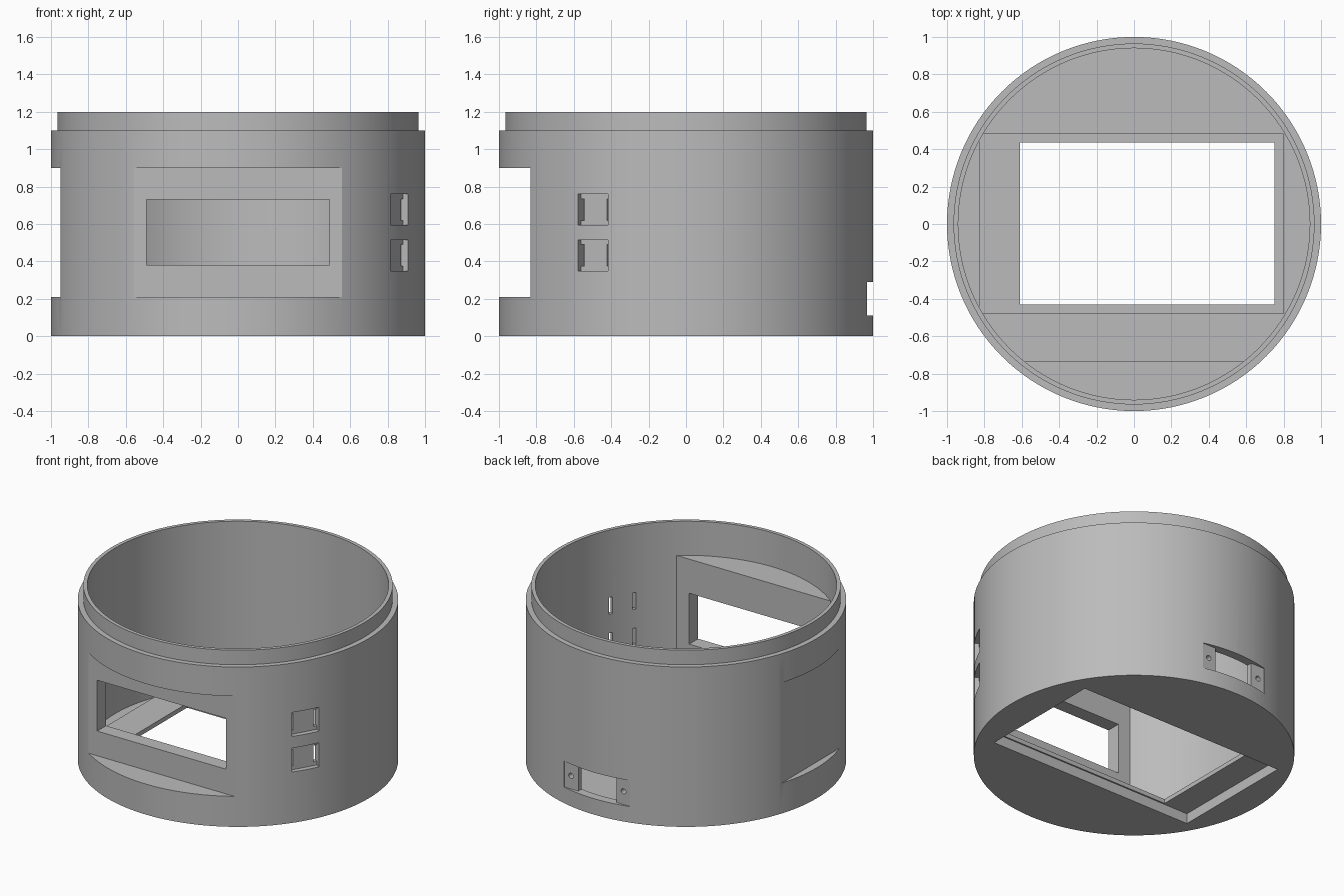
import bpy, bmesh, math
from mathutils import Matrix

cube = bpy.data.objects.get("Cube")
if cube:
    bpy.data.objects.remove(cube)

grey = bpy.data.materials.new("plain_grey")
grey.use_nodes = True
colour = (0.5, 0.5, 0.5, 1)
grey.diffuse_color = colour
grey.node_tree.nodes["Principled BSDF"].inputs["Base Color"].default_value = colour


def make(name, bm):
    bmesh.ops.recalc_face_normals(bm, faces=bm.faces)
    mesh = bpy.data.meshes.new(name)
    bm.to_mesh(mesh)
    bm.free()
    mesh.materials.append(grey)
    ob = bpy.data.objects.new(name, mesh)
    bpy.context.collection.objects.link(ob)
    return ob


def box(name, x, y, z, turn=0):
    """Box from (low, high) ranges, optionally turned about the z axis."""
    bm = bmesh.new()
    bmesh.ops.create_cube(bm, size=1)
    for v in bm.verts:
        for i, (lo, hi) in enumerate((x, y, z)):
            v.co[i] = lo if v.co[i] < 0 else hi
    bm.transform(Matrix.Rotation(math.radians(turn), 4, "Z"))
    return make(name, bm)


def cylinder(name, radius, z0, z1, segments=128):
    bm = bmesh.new()
    bmesh.ops.create_cone(bm, cap_ends=True, segments=segments,
                          radius1=radius, radius2=radius, depth=z1 - z0)
    bmesh.ops.translate(bm, verts=bm.verts, vec=(0, 0, (z0 + z1) / 2))
    return make(name, bm)


def combine(target, tool, operation):
    tool.hide_render = True
    mod = target.modifiers.new(operation.lower(), "BOOLEAN")
    mod.operation = operation
    mod.solver = "EXACT"
    mod.object = tool
    bpy.context.view_layer.objects.active = target
    bpy.ops.object.modifier_apply(modifier=mod.name)
    bpy.data.objects.remove(tool)


def cut(tool):
    combine(housing, tool, "DIFFERENCE")


# Round shell with stepped rim and a floor
housing = cylinder("housing", 1, 0, 1.1)
combine(housing, cylinder("rim", 0.965, 1.0, 1.2), "UNION")
cut(cylinder("cavity", 0.94, 0.06, 1.4))

# Flat display mount inside the front wall
mount = cylinder("front_mount", 0.97, 0.03, 0.965)
combine(mount, box("chord", (-1, 1), (-1.2, -0.735), (0, 1.2)), "INTERSECT")
combine(housing, mount, "UNION")
cut(box("front_recess", (-0.7, 0.7), (-1.2, -0.832), (0.21, 0.9)))
cut(box("front_window", (-0.49, 0.49), (-0.9, -0.6), (0.38, 0.73)))

# Shallow flat on the right side
cut(box("side_flat", (-1.2, -0.95), (-0.5, 0.5), (0.21, 0.9)))

# Raised floor frame with a pocket and opening from below
combine(housing, box("floor_frame", (-0.83, 0.80), (-0.482, 0.485), (0.03, 0.10)), "UNION")
cut(box("floor_pocket", (-0.80, 0.77), (-0.44, 0.44), (-0.1, 0.07)))
cut(box("floor_opening", (-0.61, 0.75), (-0.43, 0.435), (-0.2, 0.2)))

# Two clip sockets, each with a slit at both ends
for z in (0.35, 0.595):
    cut(box("socket", (0.965, 1.1), (-0.0925, 0.0925), (z, z + 0.165), -30))
    for side in (-1, 1):
        slit = sorted((side * 0.07, side * 0.0925))
        cut(box("slit", (0.85, 1.1), slit, (z + 0.025, z + 0.14), -30))

# Rear connector with flat ears and screw holes
cut(box("rear_flat", (-0.25, 0.25), (0.965, 1.2), (0.11, 0.29)))
cut(box("rear_opening", (-0.145, 0.145), (0.8, 1.2), (0.11, 0.29)))
for x in (-0.2, 0.2):
    hole = cylinder("screw_hole", 0.018, -0.2, 0.2, 24)
    hole.data.transform(Matrix.Translation((x, 1, 0.2)) @ Matrix.Rotation(math.pi / 2, 4, "X"))
    cut(hole)

# Smooth round walls, sharp edges
bpy.ops.object.select_all(action="DESELECT")
housing.select_set(True)
bpy.context.view_layer.objects.active = housing
bpy.ops.object.shade_smooth_by_angle(angle=math.radians(25))
